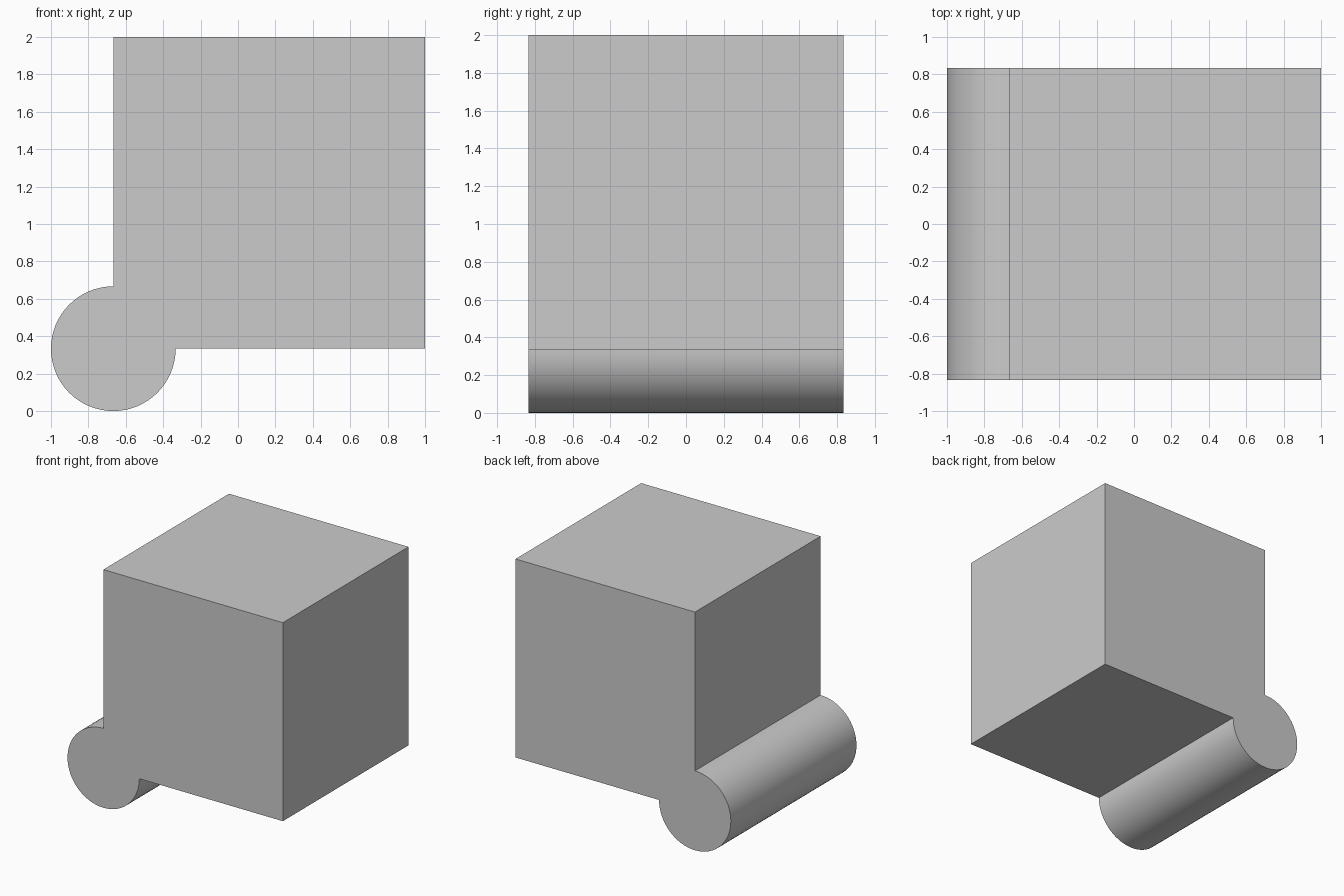
import bpy, bmesh
from math import cos, sin, radians

if "Cube" in bpy.data.objects:
    bpy.data.objects.remove(bpy.data.objects["Cube"])

R = 1 / 3            # radius of the rounded corner roll
CX, CZ = -2 / 3, R   # roll axis, on the block's lower left edge
HALF = 5 / 6         # half depth along y
STEPS = 48           # segments over the three-quarter arc

# Front profile: three-quarter circle, then the square block's other corners
profile = [(CX + R * cos(radians(90 + 270 * i / STEPS)),
            CZ + R * sin(radians(90 + 270 * i / STEPS))) for i in range(STEPS + 1)]
profile += [(1, CZ), (1, 2), (CX, 2)]

# Extrude the profile from front to back
bm = bmesh.new()
front = bm.faces.new([bm.verts.new((x, -HALF, z)) for x, z in profile])
ext = bmesh.ops.extrude_face_region(bm, geom=[front], use_keep_orig=True)
back = [v for v in ext["geom"] if isinstance(v, bmesh.types.BMVert)]
bmesh.ops.translate(bm, verts=back, vec=(0, 2 * HALF, 0))
bmesh.ops.recalc_face_normals(bm, faces=bm.faces)

mesh = bpy.data.meshes.new("block_with_corner_roll")
bm.to_mesh(mesh)
bm.free()
block = bpy.data.objects.new("block_with_corner_roll", mesh)
bpy.context.collection.objects.link(block)

# Smooth roll, sharp block edges
bpy.context.view_layer.objects.active = block
block.select_set(True)
bpy.ops.object.shade_smooth_by_angle(angle=radians(30))
